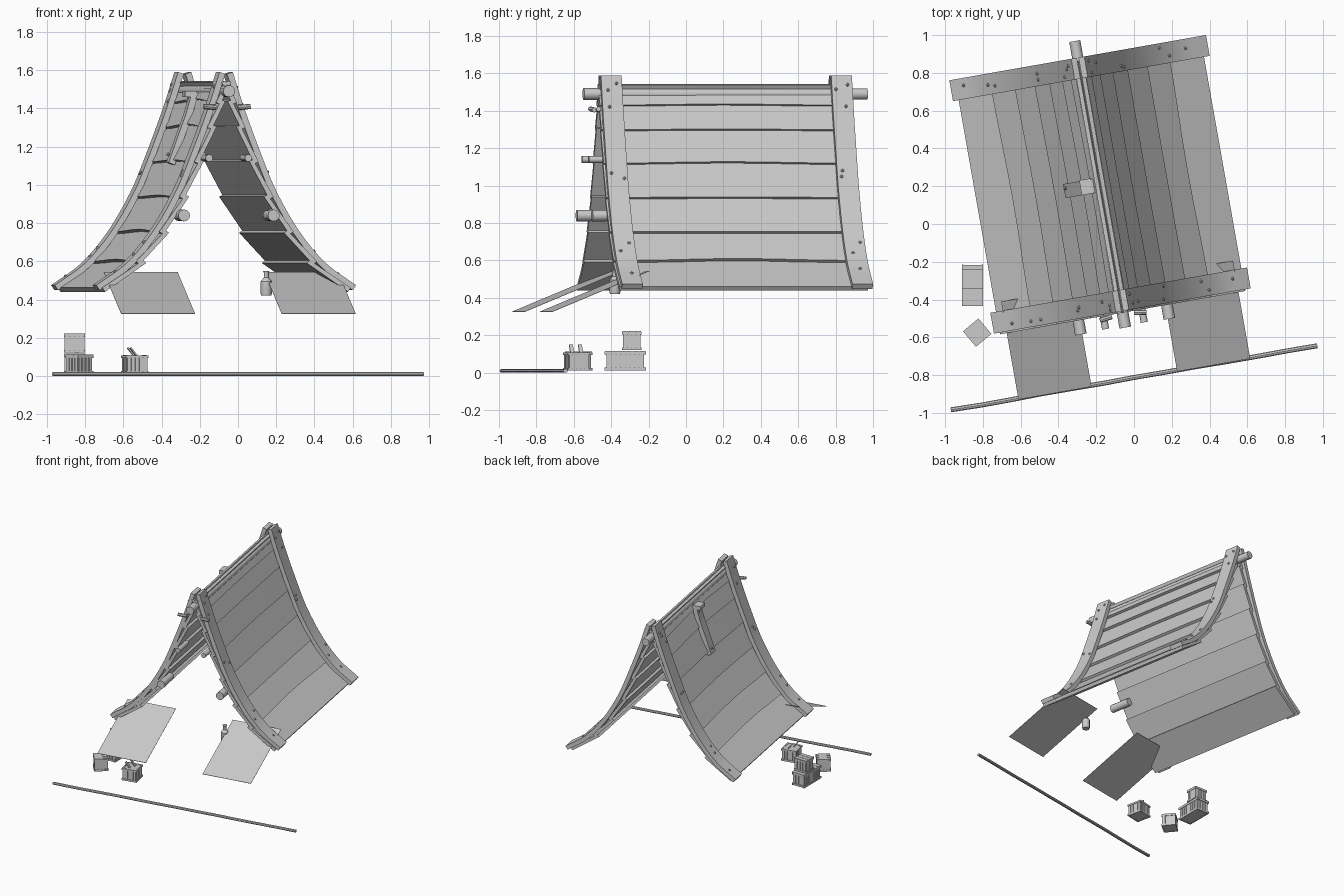
import bpy, bmesh, math, random
from mathutils import Matrix, Vector

random.seed(4)
if "Cube" in bpy.data.objects:
    bpy.data.objects.remove(bpy.data.objects["Cube"], do_unlink=True)

grey = bpy.data.materials.new("weathered_grey")
grey.use_nodes = True
grey.diffuse_color = (0.6, 0.6, 0.6, 1)
grey.node_tree.nodes["Principled BSDF"].inputs["Base Color"].default_value = (0.6, 0.6, 0.6, 1)

WORLD = Matrix.Identity(4)
# The roof stands turned a little about the vertical
ROOF = Matrix.Translation((-0.18, 0.21, 0)) @ Matrix.Rotation(math.radians(10), 4, 'Z')


def finish(name, bm, frame=WORLD, smooth=False):
    bmesh.ops.recalc_face_normals(bm, faces=bm.faces)
    mesh = bpy.data.meshes.new(name)
    bm.to_mesh(mesh)
    bm.free()
    mesh.materials.append(grey)
    obj = bpy.data.objects.new(name, mesh)
    bpy.context.scene.collection.objects.link(obj)
    obj.matrix_world = frame
    if smooth:
        bpy.ops.object.select_all(action='DESELECT')
        obj.select_set(True)
        bpy.context.view_layer.objects.active = obj
        bpy.ops.object.shade_smooth_by_angle(angle=math.radians(35))
    return obj


def loft(bm, rings):
    """Skin a row of equal rings and cap both ends."""
    rows = [[bm.verts.new(p) for p in ring] for ring in rings]
    n = len(rows[0])
    for a, b in zip(rows, rows[1:]):
        for i in range(n):
            j = (i + 1) % n
            bm.faces.new((a[i], a[j], b[j], b[i]))
    bm.faces.new(rows[0])
    bm.faces.new(rows[-1])


def box(bm, centre, size, frame=WORLD):
    m = frame @ Matrix.Translation(centre) @ Matrix.Diagonal((*size, 1))
    bmesh.ops.create_cube(bm, size=1, matrix=m)


def rod(name, a, b, radius, frame=ROOF, sides=12):
    a, b = Vector(a), Vector(b)
    turn = (b - a).to_track_quat('Z', 'Y').to_matrix().to_4x4()
    bm = bmesh.new()
    bmesh.ops.create_cone(bm, cap_ends=True, segments=sides, radius1=radius, radius2=radius * 0.95,
                          depth=(b - a).length, matrix=Matrix.Translation((a + b) / 2) @ turn)
    return finish(name, bm, frame, True)


# Swept roof curve: distance from the ridge line against height
KEYS = [(0.035, 1.59), (0.10, 1.39), (0.19, 1.15), (0.27, 0.96),
        (0.39, 0.755), (0.53, 0.59), (0.69, 0.475)]


def catmull(keys, steps=4):
    pts = [Vector(k) for k in keys]
    pts = [2 * pts[0] - pts[1]] + pts + [2 * pts[-1] - pts[-2]]
    out = []
    for p, q, r, s in zip(pts, pts[1:], pts[2:], pts[3:]):
        for k in range(steps):
            t = k / steps
            out.append(0.5 * (2 * q + (r - p) * t + (2 * p - 5 * q + 4 * r - s) * t * t
                              + (3 * q - p - 3 * r + s) * t ** 3))
    return out + [pts[-2]]


CURVE = catmull(KEYS)


def on_curve(z, inset=0.0):
    """Point on the roof curve at a height, pushed inward by inset."""
    for a, b in zip(CURVE, CURVE[1:]):
        if z >= b.y or b is CURVE[-1]:
            p = a.lerp(b, (z - a.y) / (b.y - a.y))
            d = (b - a).normalized()
            return p + Vector((d.y, -d.x)) * inset


def slab(z_list, insets, thick, v0, v1, side):
    """Rings across a strip which follows the roof curve."""
    rings = []
    for z, inset in zip(z_list, insets):
        o, i = on_curve(z, inset), on_curve(z, inset + thick)
        rings.append([(side * o.x, v0, o.y), (side * o.x, v1, o.y),
                      (side * i.x, v1, i.y), (side * i.x, v0, i.y)])
    return rings


ROWS = [1.56, 1.44, 1.31, 1.13, 0.95, 0.77, 0.62, 0.485]
for side, word in ((1, "left"), (-1, "right")):
    # Overlapping planks with uneven lower edges
    for k, (top, low) in enumerate(zip(ROWS, ROWS[1:])):
        bm = bmesh.new()
        rings = []
        sag = random.uniform(0, 0.022) if k < 6 else 0
        for s in range(9):
            t = s / 8
            v = -0.69 + 1.35 * t
            z = low + sag * math.sin(math.pi * t) ** 2
            high = min(top + 0.02, 1.56)
            corners = [on_curve(high, 0.052), on_curve(z, 0.028),
                       on_curve(z, 0.054), on_curve(high, 0.074)]
            rings.append([(side * c.x, v, c.y) for c in corners])
        loft(bm, rings)
        finish(f"{word}_roof_plank_{k + 1}", bm, ROOF)

    # Curved edge boards with nail heads
    for end, v in (("front", -0.625), ("back", 0.625)):
        bm = bmesh.new()
        heights = [p.y for p in CURVE]
        loft(bm, slab(heights, [0] * len(heights), 0.032, v - 0.056, v + 0.056, side))
        finish(f"{word}_{end}_edge_board", bm, ROOF, True)
        bm = bmesh.new()
        for z in (1.53, 1.5, 1.42, 1.08, 1.05, 0.68, 0.64, 0.54):
            p = on_curve(z + random.uniform(-0.02, 0.02))
            spot = (side * p.x, v + random.uniform(-0.042, 0.042), p.y)
            bmesh.ops.create_icosphere(bm, subdivisions=1, radius=0.01,
                                       matrix=Matrix.Translation(spot))
        finish(f"{word}_{end}_nails", bm, ROOF, True)

    # Beam ends and pegs under the front gable
    rod(f"{word}_lower_beam_end", (side * 0.238, -0.765, 0.84), (side * 0.238, -0.6, 0.84), 0.031)
    rod(f"{word}_upper_beam_end", (side * 0.104, -0.76, 1.14), (side * 0.104, -0.6, 1.14), 0.019)
    rod(f"{word}_peg", (side * 0.06, -0.7, 1.405), (side * 0.125, -0.71, 1.41), 0.014, sides=8)

    # Slanting cloth sheet below the eave
    bm = bmesh.new()
    u0, u1 = side * 0.23, side * 0.623
    corners = [(u0, -0.52, 0.543), (u1, -0.52, 0.543), (u1, -1.047, 0.325), (u0, -1.047, 0.325)]
    loft(bm, [[(x, y, z + h) for x, y, z in corners] for h in (0, 0.002)])
    finish(f"{word}_awning_sheet", bm, ROOF)

rod("ridge_pole", (0, -0.77, 1.49), (0, 0.77, 1.49), 0.031)

# Repair batten on one slope
bm = bmesh.new()
loft(bm, slab([1.49, 1.37, 1.25, 1.12], [0.0, 0.006, 0.006, 0.01], 0.035, -0.04, 0.035, -1))
for z in (1.46, 1.44, 1.16):
    p = on_curve(z)
    bmesh.ops.create_icosphere(bm, subdivisions=1, radius=0.01,
                               matrix=Matrix.Translation((-p.x, random.uniform(-0.025, 0.025), p.y)))
finish("roof_batten", bm, ROOF)
bm = bmesh.new()
box(bm, (-0.075, 0, 1.475), (0.06, 0.08, 0.03))
finish("batten_cap", bm, ROOF)

# Long pole lying on the ground
bm = bmesh.new()
rings = []
for k in range(13):
    wob = random.uniform(-0.002, 0.002)
    ring = []
    for a in range(8):
        ang = math.tau * a / 8
        ring.append((-0.985 + 1.97 * k / 12, -1.04 + wob + 0.013 * math.cos(ang),
                     0.01 + 0.01 * math.sin(ang)))
    rings.append(ring)
loft(bm, rings)
finish("ground_pole", bm, ROOF, True)

# Hanging lantern
bm = bmesh.new()
outline = [(0.026, 0.42), (0.029, 0.43), (0.029, 0.495), (0.013, 0.515), (0.013, 0.54), (0.017, 0.55)]
loft(bm, [[(0.148 + r * math.cos(math.tau * a / 12), -0.38 + r * math.sin(math.tau * a / 12), z)
           for a in range(12)] for r, z in outline])
finish("hanging_lantern", bm, WORLD, True)


def crate(name, x, y, z, w, d, h, turn=0, open_lid=False):
    """Slatted crate with corner posts, rails and lid boards."""
    bm = bmesh.new()
    frame = Matrix.Translation((x, y, z)) @ Matrix.Rotation(math.radians(turn), 4, 'Z')
    box(bm, (0, 0, h / 2), (w * 0.86, d * 0.86, h * 0.92), frame)
    for length, depth, spin in ((w, d, 0), (d, w, 90)):
        sideways = frame @ Matrix.Rotation(math.radians(spin), 4, 'Z')
        count = max(4, round(length / 0.026))
        step = length * 0.9 / count
        for s in (-1, 1):
            for k in range(count):
                spot = -length * 0.45 + step * (k + 0.5)
                box(bm, (spot, s * depth * 0.44, h / 2),
                    (step * 0.82, 0.008, h * random.uniform(0.9, 0.98)), sideways)
            for level in (0.09, 0.91):
                box(bm, (0, s * depth * 0.47, h * level), (length, 0.008, h * 0.14), sideways)
    boards = max(3, round(d / 0.035))
    for k in range(boards):
        if not open_lid:
            box(bm, (0, -d / 2 + d * (k + 0.5) / boards, h * 0.98), (w, d / boards * 0.9, 0.008), frame)
    if open_lid:
        for k in (-1, 1):
            tilt = Matrix.Translation((0.012 * k - 0.01, 0.022 * k, h + 0.012)) @ Matrix.Rotation(0.9, 4, 'Y')
            box(bm, (0, 0, 0), (0.065, 0.02, 0.008), frame @ tilt)
    finish(name, bm)


crate("long_crate", -0.855, -0.325, 0.01, 0.11, 0.22, 0.105)
crate("stacked_crate", -0.855, -0.29, 0.12, 0.11, 0.10, 0.1)
crate("turned_crate", -0.83, -0.575, 0.01, 0.105, 0.105, 0.1, 40)
crate("open_crate", -0.54, -0.585, 0.01, 0.12, 0.12, 0.1, 12, True)
